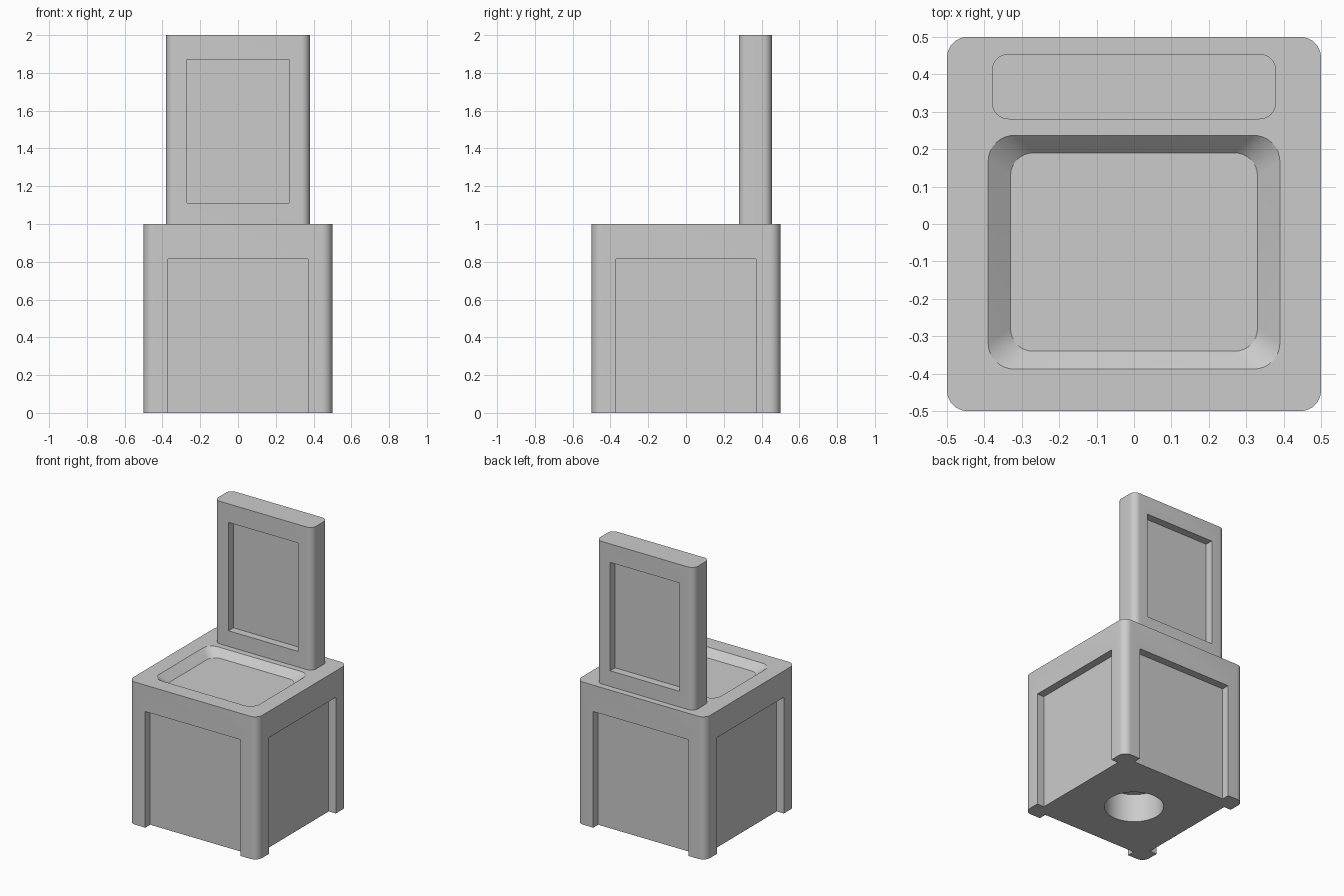
import bpy
import bmesh
from math import cos, sin, pi

cube = bpy.data.objects.get("Cube")
if cube:
    bpy.data.objects.remove(cube, do_unlink=True)

grey = bpy.data.materials.new("light_grey")
grey.use_nodes = True
COLOUR = (0.6, 0.6, 0.6, 1)
grey.diffuse_color = COLOUR
grey.node_tree.nodes["Principled BSDF"].inputs["Base Color"].default_value = COLOUR


def outline(x, y0, y1, r, segments=8):
    """Rounded rectangle, symmetric in x, counter-clockwise."""
    centres = [(x - r, y1 - r), (r - x, y1 - r), (r - x, y0 + r), (x - r, y0 + r)]
    return [(cx + r * cos((q + i / segments) * pi / 2),
             cy + r * sin((q + i / segments) * pi / 2))
            for q, (cx, cy) in enumerate(centres) for i in range(segments + 1)]


def loft(name, low, z0, high, z1):
    """Solid between two outlines with the same number of points."""
    bm = bmesh.new()
    a = [bm.verts.new((x, y, z0)) for x, y in low]
    b = [bm.verts.new((x, y, z1)) for x, y in high]
    n = len(a)
    bm.faces.new(a[::-1])
    bm.faces.new(b)
    for i in range(n):
        j = (i + 1) % n
        bm.faces.new((a[i], a[j], b[j], b[i]))
    mesh = bpy.data.meshes.new(name)
    bm.to_mesh(mesh)
    bm.free()
    mesh.materials.append(grey)
    obj = bpy.data.objects.new(name, mesh)
    bpy.context.collection.objects.link(obj)
    return obj


def box(name, x0, x1, y0, y1, z0, z1):
    rect = [(x0, y0), (x1, y0), (x1, y1), (x0, y1)]
    return loft(name, rect, z0, rect, z1)


def carve(target, cutters):
    """Subtract each cutter, then remove it."""
    bpy.context.view_layer.objects.active = target
    for cutter in cutters:
        cutter.hide_render = True
        mod = target.modifiers.new("carve", 'BOOLEAN')
        mod.operation = 'DIFFERENCE'
        mod.solver = 'EXACT'
        mod.object = cutter
        bpy.ops.object.modifier_apply(modifier=mod.name)
        bpy.data.objects.remove(cutter, do_unlink=True)


def smooth(obj):
    bpy.ops.object.select_all(action='DESELECT')
    obj.select_set(True)
    bpy.context.view_layer.objects.active = obj
    bpy.ops.object.shade_smooth_by_angle(angle=pi / 6)


DEPTH = 0.055   # depth of the sunken panels
HALF = 0.37     # half width of the base panels

# Base block: four sunken panels open at the floor, a dished seat, a round socket below
square = outline(0.5, -0.5, 0.5, 0.055)
base = loft("seat_base", square, 0, square, 1)
cutters = []
for side in (-1, 1):
    inner, outer = sorted((side * (0.5 - DEPTH), side * 0.6))
    cutters.append(box("panel_cutter", -HALF, HALF, inner, outer, -0.1, 0.815))
    cutters.append(box("panel_cutter", inner, outer, -HALF, HALF, -0.1, 0.815))
cutters.append(loft("seat_cutter", outline(0.33, -0.34, 0.19, 0.06), 0.95,
                    outline(0.45, -0.436, 0.284, 0.08), 1.05))
circle = [(0.19 * cos(i * pi / 24), 0.19 * sin(i * pi / 24)) for i in range(48)]
cutters.append(loft("socket_cutter", circle, -0.1, circle, 0.2))
carve(base, cutters)
smooth(base)

# Backrest slab with a sunken panel front and back
Y0, Y1 = 0.28, 0.455
slab = outline(0.38, Y0, Y1, 0.045)
backrest = loft("backrest", slab, 1, slab, 2)
carve(backrest, [box("panel_cutter", -0.27, 0.27, y0, y1, 1.11, 1.87)
                 for y0, y1 in ((Y0 - 0.1, Y0 + DEPTH), (Y1 - DEPTH, Y1 + 0.1))])
smooth(backrest)
